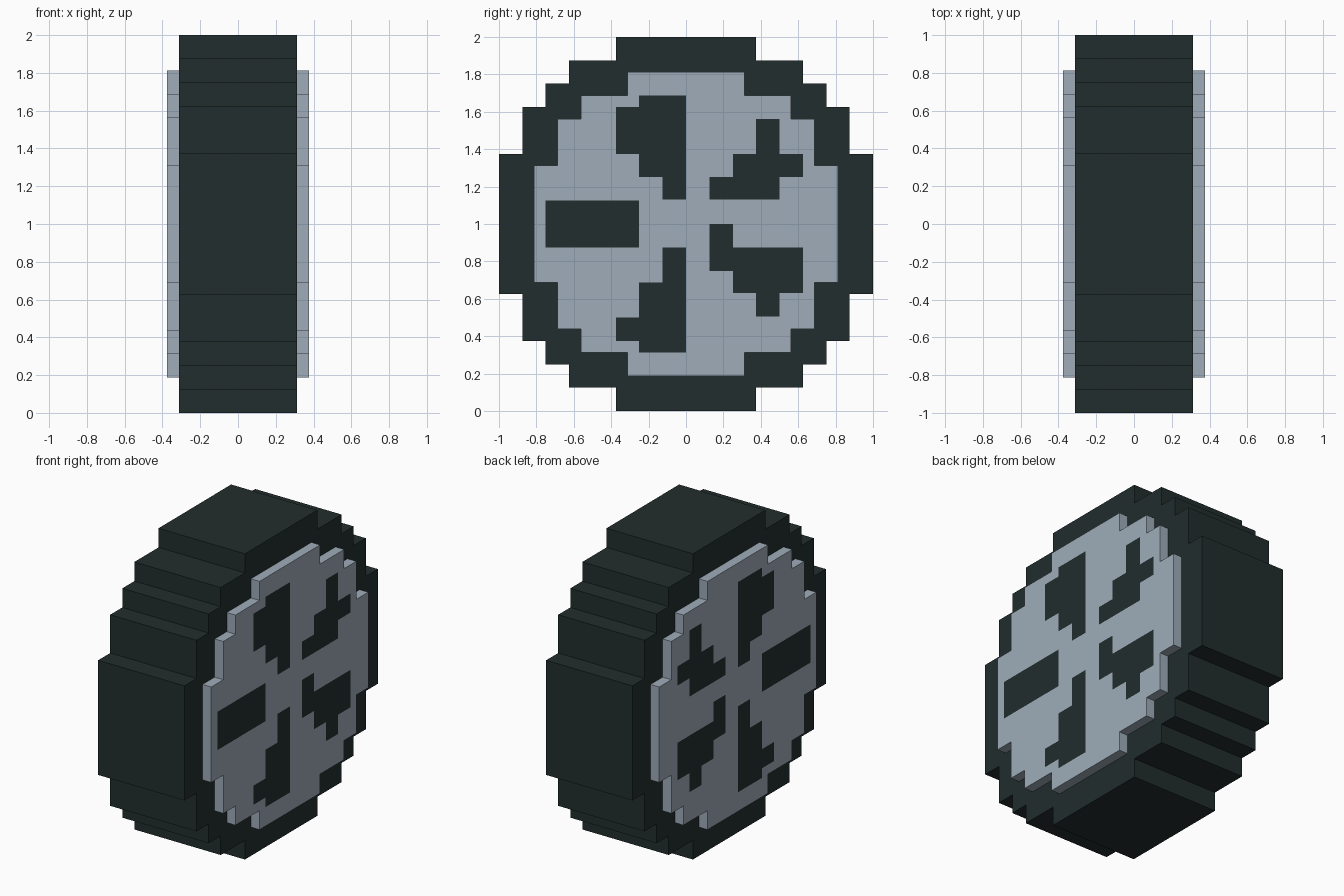
import bpy, bmesh
from mathutils import Vector

if "Cube" in bpy.data.objects:
    bpy.data.objects.remove(bpy.data.objects["Cube"])


def material(name, color):
    m = bpy.data.materials.new(name)
    m.diffuse_color = (*color, 1)
    m.use_nodes = True
    m.node_tree.nodes["Principled BSDF"].inputs["Base Color"].default_value = m.diffuse_color
    return m


RUBBER = material("dark rubber", (0.016, 0.026, 0.026))
METAL = material("pale metal", (0.342, 0.413, 0.485))


def stepped_disc(name, steps, half_width, mats):
    """Extrude a staircase circle along x; steps are quadrant corners (y, z)."""
    quad = []
    for i, (y, z) in enumerate(steps):
        quad.append((y, z))
        if i + 1 < len(steps):
            quad.append((y, steps[i + 1][1]))
    right = quad + [(y, -z) for y, z in reversed(quad)]
    outline = right + [(-y, -z) for y, z in right]
    bm = bmesh.new()
    face = bm.faces.new([bm.verts.new((-half_width, y, z + 1)) for y, z in outline])
    ext = bmesh.ops.extrude_face_region(bm, geom=[face])["geom"]
    bmesh.ops.translate(bm, vec=(2 * half_width, 0, 0),
                        verts=[v for v in ext if isinstance(v, bmesh.types.BMVert)])
    bmesh.ops.recalc_face_normals(bm, faces=bm.faces)
    mesh = bpy.data.meshes.new(name)
    bm.to_mesh(mesh)
    bm.free()
    for m in mats:
        mesh.materials.append(m)
    obj = bpy.data.objects.new(name, mesh)
    bpy.context.collection.objects.link(obj)
    return obj


# Tyre
stepped_disc("tyre", [(0.375, 1), (0.625, 0.875), (0.75, 0.75), (0.875, 0.625),
                      (1, 0.375)], 0.3125, [RUBBER])

# Hub, standing proud of the tyre on both sides
hub = stepped_disc("hub", [(0.3125, 0.8125), (0.5625, 0.6875), (0.6875, 0.5625),
                           (0.8125, 0.3125)], 0.375, [METAL, RUBBER])

# Dark openings between the spokes: y0, y1, z0, z1
openings = [
    (-0.75, -0.25, 0.875, 1.125),
    (-0.25, 0, 1.25, 1.6875), (-0.375, -0.25, 1.375, 1.625), (-0.125, 0, 1.13, 1.25),
    (0.375, 0.5, 1.375, 1.5625), (0.25, 0.625, 1.25, 1.375), (0.125, 0.5, 1.13, 1.25),
    (0.125, 0.25, 0.75, 1.0), (0.25, 0.625, 0.63, 0.875), (0.375, 0.5, 0.505, 0.63),
    (-0.125, 0, 0.6875, 0.875), (-0.25, 0, 0.3125, 0.6875), (-0.375, -0.25, 0.375, 0.5),
]

# Cut the hub along the edges of the openings, then colour the end faces
bm = bmesh.new()
bm.from_mesh(hub.data)
for axis, cols in ((1, (0, 1)), (2, (2, 3))):
    normal = Vector((0, 0, 0))
    normal[axis] = 1
    for cut in sorted({o[c] for o in openings for c in cols}):
        bmesh.ops.bisect_plane(bm, geom=bm.verts[:] + bm.edges[:] + bm.faces[:],
                               dist=1e-5, plane_co=normal * cut, plane_no=normal)
for f in bm.faces:
    c = f.calc_center_median()
    if abs(f.normal.x) > 0.9:
        f.material_index = int(any(a < c.y < b and d < c.z < e
                                   for a, b, d, e in openings))
bm.to_mesh(hub.data)
bm.free()
